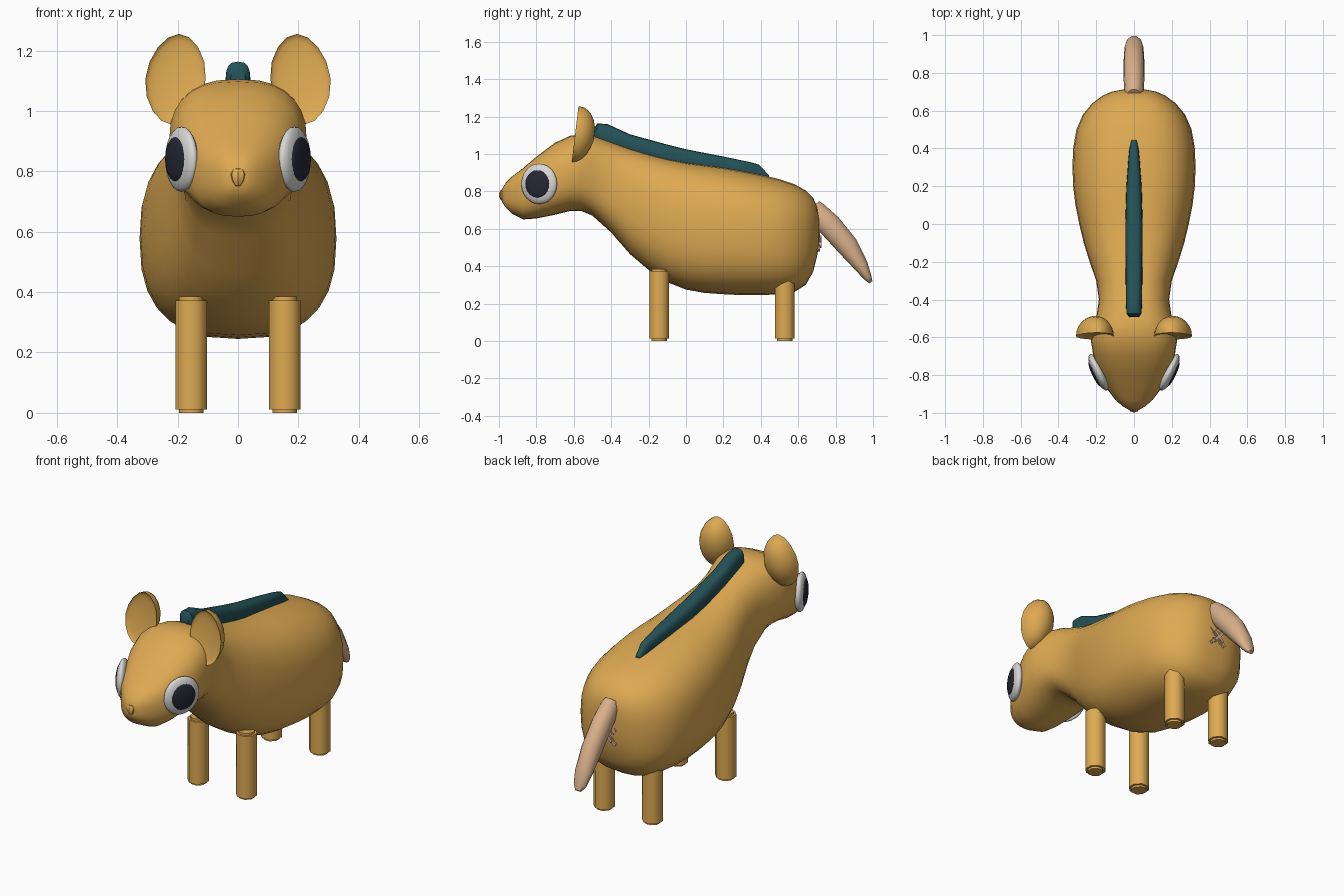
import bpy, bmesh, math
from mathutils import Matrix, Vector

if "Cube" in bpy.data.objects:
    bpy.data.objects.remove(bpy.data.objects["Cube"])


def material(name, rgb):
    m = bpy.data.materials.new(name)
    m.diffuse_color = (*rgb, 1)
    m.use_nodes = True
    m.node_tree.nodes["Principled BSDF"].inputs["Base Color"].default_value = m.diffuse_color
    return m


TAN = material("golden tan", (0.73, 0.40, 0.085))
TEAL = material("dark teal", (0.017, 0.085, 0.097))
PINK = material("pale skin", (0.70, 0.44, 0.26))
WHITE = material("eye white", (0.68, 0.68, 0.67))
DARK = material("pupil dark", (0.02, 0.02, 0.035))


def finish(name, bm, mat, matrix=None, angle=40):
    """Turn a bmesh into a smooth-shaded object."""
    if matrix is not None:
        bm.transform(matrix)
    bmesh.ops.recalc_face_normals(bm, faces=bm.faces)
    mesh = bpy.data.meshes.new(name)
    bm.to_mesh(mesh)
    bm.free()
    mesh.materials.append(mat)
    obj = bpy.data.objects.new(name, mesh)
    bpy.context.collection.objects.link(obj)
    bpy.ops.object.select_all(action='DESELECT')
    obj.select_set(True)
    bpy.context.view_layer.objects.active = obj
    bpy.ops.object.shade_smooth_by_angle(angle=math.radians(angle))
    return obj


def loft(name, sections, mat, power=2.0, sides=24, matrix=None, angle=40):
    """Skin rounded sections along y, each given as (y, top, bottom, half width)."""
    bm = bmesh.new()
    rings = []
    for y, top, bottom, w in sections:
        ring = []
        for i in range(sides):
            a = 2 * math.pi * i / sides
            c, s = math.cos(a), math.sin(a)
            x = math.copysign(abs(c) ** (2 / power), c) * w
            z = math.copysign(abs(s) ** (2 / power), s) * (top - bottom) / 2
            ring.append(bm.verts.new((x, y, z + (top + bottom) / 2)))
        rings.append(ring)
    for a, b in zip(rings, rings[1:]):
        for i in range(sides):
            j = (i + 1) % sides
            bm.faces.new((a[i], a[j], b[j], b[i]))
    bm.faces.new(rings[0])
    bm.faces.new(rings[-1])
    return finish(name, bm, mat, matrix, angle)


def ellipsoid(name, mat, matrix, segments=20, rings=12):
    bm = bmesh.new()
    bmesh.ops.create_uvsphere(bm, u_segments=segments, v_segments=rings, radius=1)
    return finish(name, bm, mat, matrix, 60)


# Head, neck and torso in one skin
loft("body", [
    (-0.985, 0.81, 0.745, 0.025), (-0.965, 0.845, 0.715, 0.06),
    (-0.93, 0.88, 0.68, 0.10), (-0.87, 0.925, 0.65, 0.145),
    (-0.80, 0.985, 0.655, 0.18), (-0.70, 1.06, 0.675, 0.215),
    (-0.62, 1.097, 0.695, 0.228), (-0.56, 1.105, 0.695, 0.222),
    (-0.50, 1.10, 0.67, 0.20), (-0.40, 1.065, 0.58, 0.186),
    (-0.30, 1.03, 0.465, 0.20), (-0.20, 1.00, 0.38, 0.235),
    (-0.10, 0.975, 0.315, 0.266), (0.0, 0.955, 0.275, 0.29),
    (0.10, 0.942, 0.257, 0.31), (0.20, 0.928, 0.25, 0.322),
    (0.30, 0.91, 0.245, 0.326), (0.40, 0.89, 0.245, 0.322),
    (0.50, 0.865, 0.25, 0.305), (0.58, 0.838, 0.262, 0.27),
    (0.64, 0.805, 0.30, 0.22), (0.68, 0.765, 0.37, 0.165),
    (0.70, 0.72, 0.45, 0.12), (0.712, 0.66, 0.52, 0.06)],
    TAN, power=2.55, sides=28, angle=60)

# Mane strip along the neck and back
loft("mane", [
    (-0.492, 1.135, 1.06, 0.025), (-0.475, 1.163, 1.05, 0.04),
    (-0.42, 1.16, 1.02, 0.042), (-0.30, 1.105, 0.98, 0.044),
    (-0.10, 1.05, 0.93, 0.046), (0.0, 1.025, 0.91, 0.046),
    (0.20, 0.986, 0.88, 0.04), (0.34, 0.957, 0.86, 0.03),
    (0.39, 0.943, 0.85, 0.025), (0.445, 0.885, 0.84, 0.015)],
    TEAL, power=2.8, sides=16)

# Drooping tail
loft("tail", [
    (-0.03, 0.04, -0.06, 0.04), (0.0, 0.05, -0.07, 0.05),
    (0.10, 0.07, -0.06, 0.055), (0.25, 0.075, -0.045, 0.055),
    (0.38, 0.05, -0.03, 0.05), (0.45, 0.024, -0.022, 0.038),
    (0.482, 0.008, -0.012, 0.018)],
    PINK, sides=14, angle=60,
    matrix=Matrix.Translation((0, 0.70, 0.70)) @ Matrix.Rotation(math.radians(-53), 4, 'X'))

# Small crossed bars under the tail
for label, tilt in (("a", 45), ("b", -45)):
    bm = bmesh.new()
    bmesh.ops.create_cube(bm, size=1)
    bmesh.ops.bevel(bm, geom=list(bm.edges), offset=0.2, segments=2, affect='EDGES')
    finish("rump_cross_" + label, bm, PINK,
           Matrix.Translation((0, 0.707, 0.53)) @ Matrix.Rotation(math.radians(tilt), 4, 'Y')
           @ Matrix.Diagonal((0.028, 0.034, 0.13, 1)))

# Faceted nose tip, wide at the top and narrow at the bottom
bm = bmesh.new()
bmesh.ops.create_uvsphere(bm, u_segments=8, v_segments=5, radius=1)
for v in bm.verts:
    v.co.x *= 0.75 + 0.25 * v.co.z
finish("nose", bm, TAN, Matrix.Translation((0, -0.975, 0.78))
       @ Matrix.Diagonal((0.037, 0.025, 0.034, 1)), 30)

for side, s in (("right", 1), ("left", -1)):
    # Cupped ear: rounded back, shallow hollow front
    bm = bmesh.new()
    bmesh.ops.create_uvsphere(bm, u_segments=16, v_segments=12, radius=1,
                              matrix=Matrix.Rotation(math.pi / 2, 4, 'X'))
    for v in bm.verts:
        x, y, z = v.co
        y = y * 0.105 if y > 0 else -y * 0.02
        x *= 0.1 * (1 - 0.12 * z * z)
        v.co = Vector((s * (0.207 + x - 0.012 * z), -0.593 + y + 0.018 * z, 1.105 + 0.15 * z))
    finish(side + "_ear", bm, TAN, None, 50)

    # Eye: flattened white with a dark pupil, turned towards the front
    face = (Matrix.Diagonal((s, 1, 1, 1)) @ Matrix.Translation((0.187, -0.785, 0.84))
            @ Matrix.Rotation(math.radians(-25.5), 4, 'Z'))
    ellipsoid(side + "_eye", WHITE, face @ Matrix.Diagonal((0.033, 0.106, 0.108, 1)))
    ellipsoid(side + "_pupil", DARK, face @ Matrix.Translation((0.023, 0, 0))
              @ Matrix.Diagonal((0.014, 0.072, 0.073, 1)))

    # Octagonal legs with softened ends
    for place, y, top in (("front", -0.143, 0.385), ("back", 0.528, 0.37)):
        bm = bmesh.new()
        bmesh.ops.create_cone(bm, cap_ends=True, segments=8, radius1=0.057, radius2=0.057,
                              depth=top, matrix=Matrix.Translation((s * 0.155, y, top / 2))
                              @ Matrix.Rotation(math.pi / 8, 4, 'Z'))
        rims = [e for e in bm.edges if abs(e.verts[0].co.z - e.verts[1].co.z) < 1e-4]
        bmesh.ops.bevel(bm, geom=rims, offset=0.012, segments=2, affect='EDGES')
        finish(f"{place}_{side}_leg", bm, TAN, None, 50)
